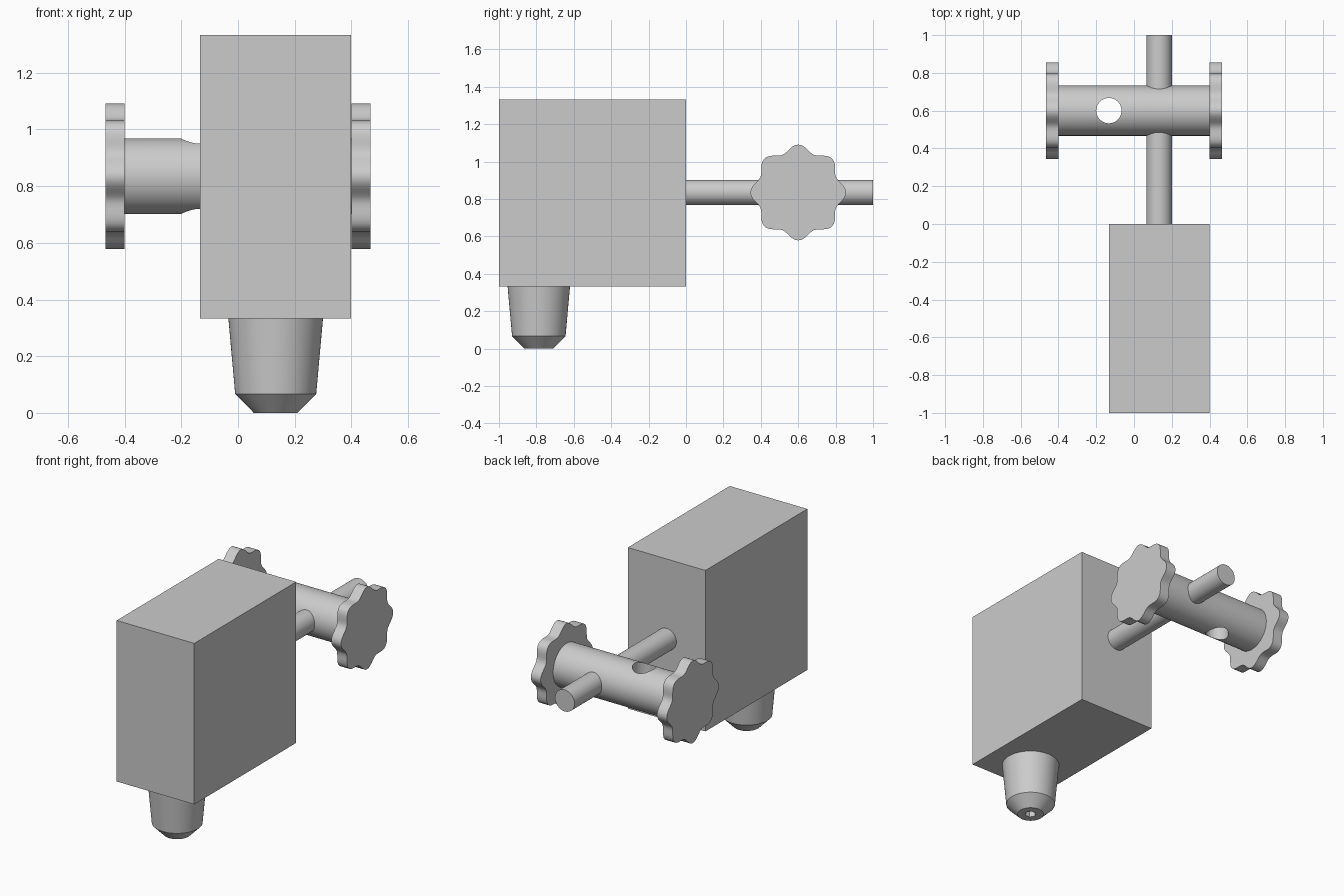
import bpy, bmesh, math
from mathutils import Matrix, Vector

if "Cube" in bpy.data.objects:
    bpy.data.objects.remove(bpy.data.objects["Cube"], do_unlink=True)

grey = bpy.data.materials.new("plain_grey")
grey.diffuse_color = (0.6, 0.6, 0.6, 1)
grey.use_nodes = True
grey.node_tree.nodes["Principled BSDF"].inputs["Base Color"].default_value = (0.6, 0.6, 0.6, 1)

AXIS_X = Matrix.Rotation(math.pi / 2, 4, 'Y')
AXIS_Y = Matrix.Rotation(-math.pi / 2, 4, 'X')
AXIS_Z = Matrix.Identity(4)


def finish(name, bm):
    bmesh.ops.recalc_face_normals(bm, faces=bm.faces[:])
    mesh = bpy.data.meshes.new(name)
    bm.to_mesh(mesh)
    bm.free()
    mesh.materials.append(grey)
    obj = bpy.data.objects.new(name, mesh)
    bpy.context.collection.objects.link(obj)
    return obj


def smooth(obj):
    bpy.ops.object.select_all(action='DESELECT')
    obj.select_set(True)
    bpy.context.view_layer.objects.active = obj
    bpy.ops.object.shade_smooth_by_angle(angle=math.radians(30))


def turned(name, origin, axis, profile, sides=64, lobe=0.0):
    """Stack of rings (radius, height) along an axis, optionally with eight lobes."""
    bm = bmesh.new()
    place = Matrix.Translation(origin) @ axis
    rings = []
    for radius, height in profile:
        ring = []
        for i in range(sides):
            a = math.tau * i / sides
            r = radius + lobe * math.cos(8 * a)
            ring.append(bm.verts.new(place @ Vector((r * math.cos(a), r * math.sin(a), height))))
        rings.append(ring)
    for low, high in zip(rings, rings[1:]):
        for i in range(sides):
            j = (i + 1) % sides
            bm.faces.new((low[i], low[j], high[j], high[i]))
    bm.faces.new(rings[0][::-1])
    bm.faces.new(rings[-1])
    return finish(name, bm)


def drill(obj, cutter):
    cutter.hide_render = True
    mod = obj.modifiers.new("hole", 'BOOLEAN')
    mod.operation = 'DIFFERENCE'
    mod.solver = 'EXACT'
    mod.object = cutter
    bpy.context.view_layer.objects.active = obj
    bpy.ops.object.modifier_apply(modifier=mod.name)
    bpy.data.objects.remove(cutter, do_unlink=True)


# Main block
bm = bmesh.new()
bmesh.ops.create_cube(bm, size=1, matrix=Matrix.Translation((0.133, -0.5, 0.833))
                      @ Matrix.Diagonal((0.533, 1, 1, 1)))
finish("body_block", bm)

# Tapered nozzle with a small bore underneath
tip = (0.133, -0.787, 0)
nozzle = turned("nozzle", tip, AXIS_Z, [(0.077, 0), (0.143, 0.067), (0.167, 0.334)])
drill(nozzle, turned("bore_cutter", tip, AXIS_Z, [(0.033, -0.05), (0.033, 0.27)], sides=6))
smooth(nozzle)

# Rod reaching back from the block
smooth(turned("rod", (0.133, 0, 0.835), AXIS_Y, [(0.067, -0.01), (0.067, 1)]))

# Cross barrel with a vertical hole
centre = (0, 0.6, 0.835)
barrel = turned("barrel", centre, AXIS_X, [(0.133, -0.402), (0.133, 0.402)])
drill(barrel, turned("hole_cutter", (-0.133, 0.6, 0.835), AXIS_Z, [(0.067, -0.3), (0.067, 0.3)]))
smooth(barrel)

# Lobed knobs on both barrel ends
for side, start in (("left", 0.4), ("right", -0.467)):
    smooth(turned(side + "_knob", centre, AXIS_X,
                  [(0.237, start), (0.237, start + 0.067)], sides=96, lobe=0.019))
